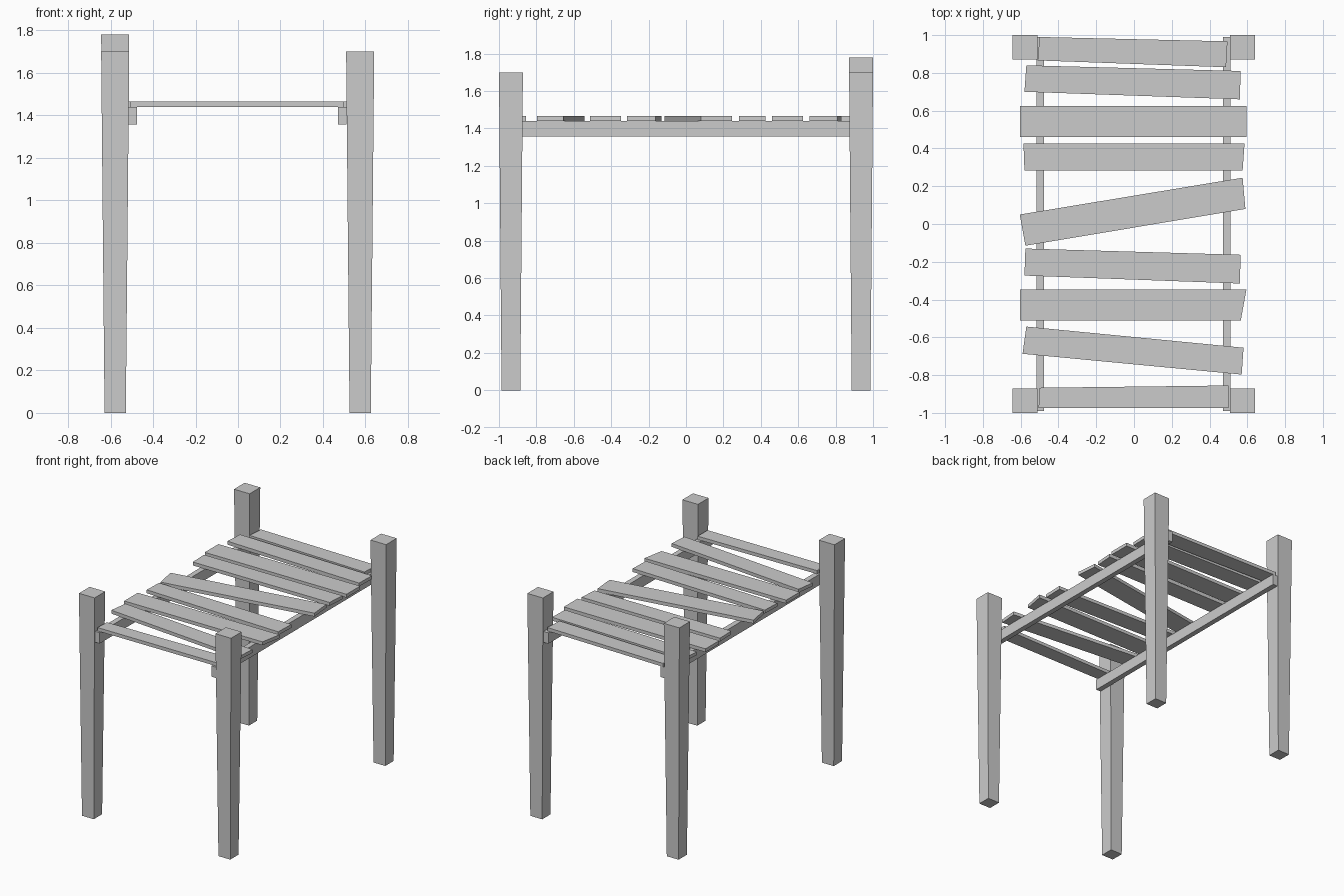
import bpy, bmesh

if "Cube" in bpy.data.objects:
    bpy.data.objects.remove(bpy.data.objects["Cube"])


def prism(name, bottom, top, z0, z1):
    """Solid between two four-sided outlines at heights z0 and z1."""
    bm = bmesh.new()
    lo = [bm.verts.new((x, y, z0)) for x, y in bottom]
    hi = [bm.verts.new((x, y, z1)) for x, y in top]
    bm.faces.new(lo)
    bm.faces.new(hi)
    for i in range(4):
        j = (i + 1) % 4
        bm.faces.new((lo[i], lo[j], hi[j], hi[i]))
    bmesh.ops.recalc_face_normals(bm, faces=bm.faces)
    mesh = bpy.data.meshes.new(name)
    bm.to_mesh(mesh)
    bm.free()
    obj = bpy.data.objects.new(name, mesh)
    bpy.context.collection.objects.link(obj)
    return obj


def rect(cx, cy, hx, hy):
    return [(cx - hx, cy + hy), (cx + hx, cy + hy), (cx + hx, cy - hy), (cx - hx, cy - hy)]


# Tapered corner posts, the back left one is taller
for name, x, y, height in (
    ("front_left_post", -0.578, -0.936, 1.70),
    ("front_right_post", 0.575, -0.936, 1.70),
    ("back_left_post", -0.578, 0.936, 1.78),
    ("back_right_post", 0.575, 0.936, 1.70),
):
    prism(name, rect(x, y, 0.05, 0.05), rect(x, y, 0.066, 0.064), 0, height)

# Side rails along the inner faces of the posts
for name, x in (("left_rail", -0.496), ("right_rail", 0.49)):
    outline = rect(x, 0, 0.02, 0.99)
    prism(name, outline, outline, 1.357, 1.44)

# Crooked deck planks: back-left, back-right, front-right, front-left corners
planks = [
    [(-0.50, 0.99), (0.495, 0.967), (0.487, 0.83), (-0.51, 0.866)],
    [(-0.57, 0.84), (0.565, 0.81), (0.56, 0.66), (-0.58, 0.70)],
    [(-0.603, 0.625), (0.595, 0.625), (0.595, 0.46), (-0.603, 0.46)],
    [(-0.585, 0.425), (0.585, 0.425), (0.575, 0.283), (-0.58, 0.283)],
    [(-0.605, 0.05), (0.575, 0.245), (0.59, 0.08), (-0.575, -0.115)],
    [(-0.575, -0.13), (0.565, -0.163), (0.56, -0.315), (-0.58, -0.273)],
    [(-0.603, -0.348), (0.595, -0.348), (0.565, -0.512), (-0.603, -0.512)],
    [(-0.57, -0.543), (0.58, -0.655), (0.57, -0.797), (-0.59, -0.687)],
    [(-0.50, -0.867), (0.50, -0.855), (0.50, -0.975), (-0.505, -0.975)],
]
for i, outline in enumerate(planks):
    prism(f"deck_plank_{i + 1}", outline, outline, 1.44, 1.466)
